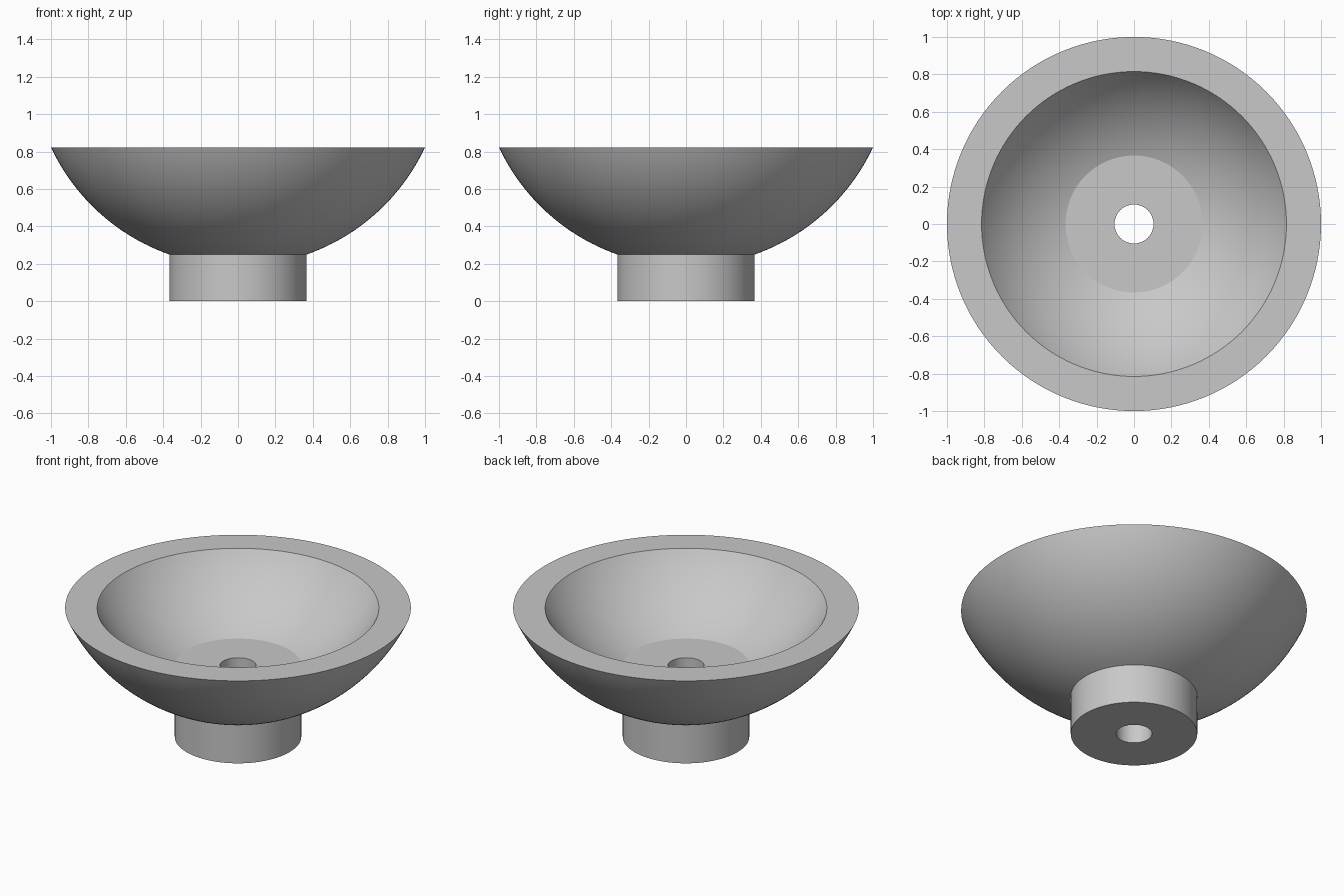
import bpy, bmesh
from math import asin, sin, cos, sqrt, pi, radians

cube = bpy.data.objects.get("Cube")
if cube:
    bpy.data.objects.remove(cube, do_unlink=True)

RIM_Z, FLOOR_Z, FOOT_Z = 0.822, 0.455, 0.249
RIM_R, INNER_R, FOOT_R, BORE_R = 1.0, 0.815, 0.366, 0.104
SEGMENTS, ARC_STEPS = 128, 24


def bowl_arc(r0, z0, r1, z1):
    """Arc between two (radius, height) points, centred on the vertical axis."""
    c = (r1 ** 2 + z1 ** 2 - r0 ** 2 - z0 ** 2) / (2 * (z1 - z0))
    radius = sqrt(r0 ** 2 + (z0 - c) ** 2)
    a0, a1 = asin(r0 / radius), asin(r1 / radius)
    angles = [a0 + (a1 - a0) * i / ARC_STEPS for i in range(ARC_STEPS + 1)]
    return [(radius * sin(a), c - radius * cos(a)) for a in angles]


# Closed section: bore and foot, outer wall, rim, inner wall, floor
profile = [(BORE_R, 0), (FOOT_R, 0)]
profile += bowl_arc(FOOT_R, FOOT_Z, RIM_R, RIM_Z)
profile += bowl_arc(INNER_R, RIM_Z, FOOT_R, FLOOR_Z)
profile += [(BORE_R, FLOOR_Z)]

# Turn the section around the vertical axis
bm = bmesh.new()
verts = [bm.verts.new((r, 0, z)) for r, z in profile]
edges = [bm.edges.new((v, verts[(i + 1) % len(verts)])) for i, v in enumerate(verts)]
bmesh.ops.spin(bm, geom=verts + edges, cent=(0, 0, 0), axis=(0, 0, 1),
               angle=2 * pi, steps=SEGMENTS, use_merge=True)
bmesh.ops.remove_doubles(bm, verts=bm.verts[:], dist=0.0001)
bmesh.ops.recalc_face_normals(bm, faces=bm.faces[:])
mesh = bpy.data.meshes.new("footed_bowl")
bm.to_mesh(mesh)
bm.free()
bowl = bpy.data.objects.new("footed_bowl", mesh)
bpy.context.collection.objects.link(bowl)

# Plain grey finish
grey = bpy.data.materials.new("light_grey")
grey.use_nodes = True
color = (0.58, 0.58, 0.58, 1)
grey.diffuse_color = color
for node in grey.node_tree.nodes:
    if node.type == "BSDF_PRINCIPLED":
        node.inputs["Base Color"].default_value = color
mesh.materials.append(grey)

# Smooth walls with crisp rim, floor and foot edges
bpy.ops.object.select_all(action="DESELECT")
bowl.select_set(True)
bpy.context.view_layer.objects.active = bowl
bpy.ops.object.shade_smooth_by_angle(angle=radians(15))
